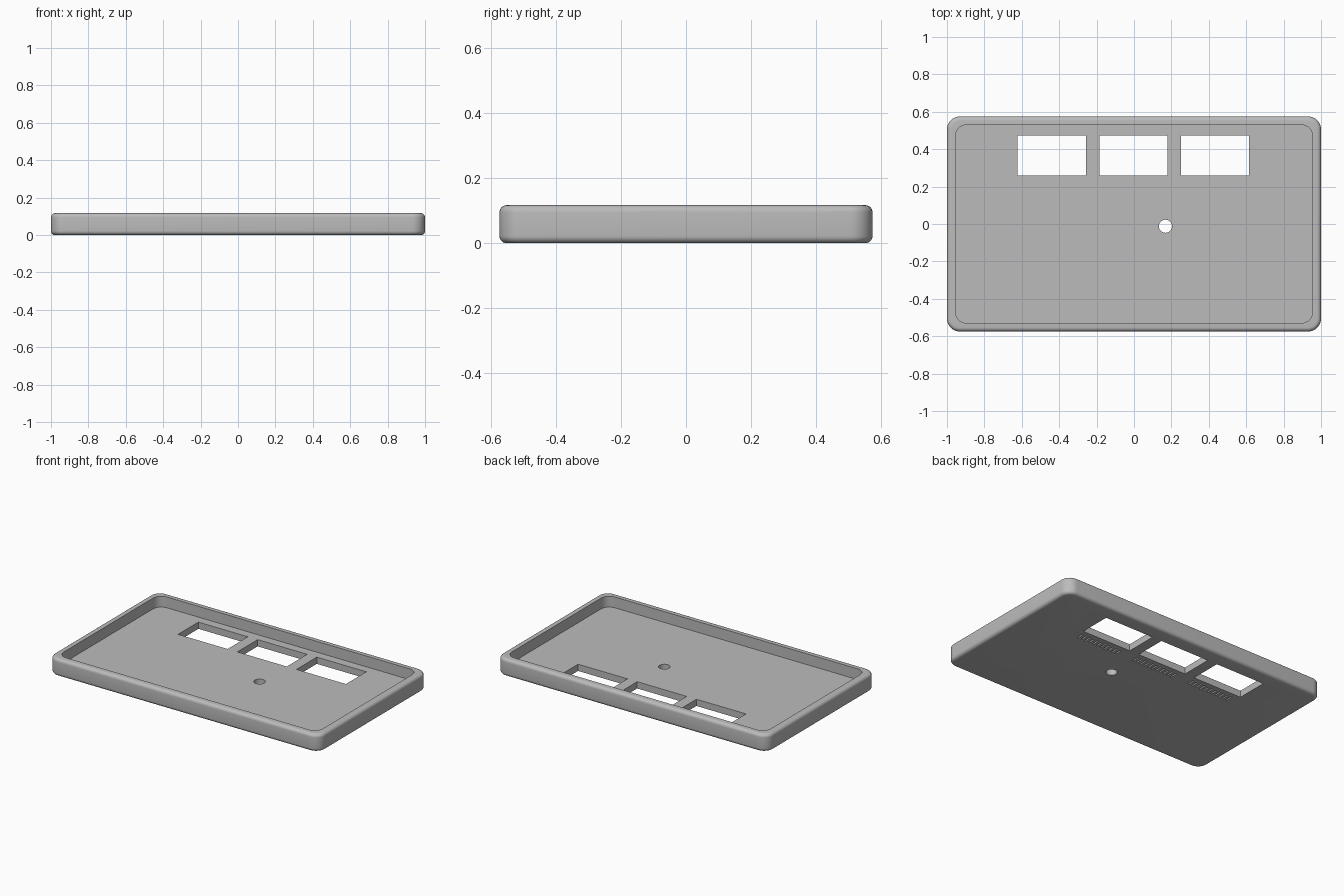
import bpy, bmesh, math

if "Cube" in bpy.data.objects:
    bpy.data.objects.remove(bpy.data.objects["Cube"], do_unlink=True)

HALF_X, HALF_Y, HEIGHT = 1.0, 0.575, 0.117
WALL, FLOOR, CORNER, FILLET = 0.045, 0.045, 0.07, 0.022

grey = bpy.data.materials.new("plain grey")
grey.use_nodes = True
grey.diffuse_color = (0.5, 0.5, 0.5, 1)
grey.node_tree.nodes["Principled BSDF"].inputs["Base Color"].default_value = (0.5, 0.5, 0.5, 1)


def make_object(name, bm):
    bmesh.ops.recalc_face_normals(bm, faces=bm.faces)
    mesh = bpy.data.meshes.new(name)
    bm.to_mesh(mesh)
    bm.free()
    mesh.materials.append(grey)
    obj = bpy.data.objects.new(name, mesh)
    bpy.context.collection.objects.link(obj)
    return obj


def rounded_ring(bm, inset, z, radius, steps=10):
    """Rounded rectangle loop, shrunk by inset."""
    verts = []
    for quarter, (sx, sy) in enumerate([(1, 1), (-1, 1), (-1, -1), (1, -1)]):
        cx, cy = sx * (HALF_X - inset - radius), sy * (HALF_Y - inset - radius)
        for i in range(steps + 1):
            a = (quarter + i / steps) * math.pi / 2
            verts.append(bm.verts.new((cx + radius * math.cos(a), cy + radius * math.sin(a), z)))
    return verts


def add_box(bm, x, y, z, sx, sy, sz):
    made = bmesh.ops.create_cube(bm, size=1)["verts"]
    bmesh.ops.scale(bm, vec=(sx, sy, sz), verts=made)
    bmesh.ops.translate(bm, vec=(x, y, z), verts=made)


# Tray shell: filleted outer wall, flat rim, straight inner wall, floor
profile = []
for i in range(7):
    a = i / 6 * math.pi / 2
    inset = FILLET * (1 - math.sin(a))
    profile.append((inset, FILLET * (1 - math.cos(a)), CORNER - inset))
profile += [(inset, HEIGHT - z, r) for inset, z, r in reversed(profile)]
profile += [(WALL, HEIGHT, 0.06), (WALL, FLOOR, 0.06)]

bm = bmesh.new()
rings = [rounded_ring(bm, *p) for p in profile]
for low, high in zip(rings, rings[1:]):
    for i in range(len(low)):
        j = (i + 1) % len(low)
        bm.faces.new((low[i], low[j], high[j], high[i]))
bm.faces.new(rings[0])
bm.faces.new(rings[-1])
tray = make_object("tray", bm)

# Cutters: three windows, one round hole, and a row of shallow grooves by each window
windows, grooves = bmesh.new(), bmesh.new()
for x in (-0.44, -0.003, 0.433):
    add_box(windows, x, 0.365, 0.02, 0.365, 0.214, 0.2)
    for k in range(11):
        add_box(grooves, x + 0.01 + (k - 5) * 0.03, 0.2, 0, 0.01, 0.05, 0.02)
hole = bmesh.ops.create_cone(windows, cap_ends=True, segments=40, radius1=0.035, radius2=0.035, depth=0.2)["verts"]
bmesh.ops.translate(windows, vec=(0.168, -0.012, 0.02), verts=hole)

bpy.context.view_layer.objects.active = tray
tray.select_set(True)
for name, cut_mesh in (("window_cutter", windows), ("groove_cutter", grooves)):
    cutter = make_object(name, cut_mesh)
    cutter.hide_render = True
    cut = tray.modifiers.new(name, "BOOLEAN")
    cut.operation, cut.solver, cut.object = "DIFFERENCE", "EXACT", cutter
    bpy.ops.object.modifier_apply(modifier=cut.name)
    bpy.data.objects.remove(cutter, do_unlink=True)

bpy.ops.object.select_all(action="DESELECT")
tray.select_set(True)
bpy.ops.object.shade_smooth_by_angle(angle=math.radians(30))
